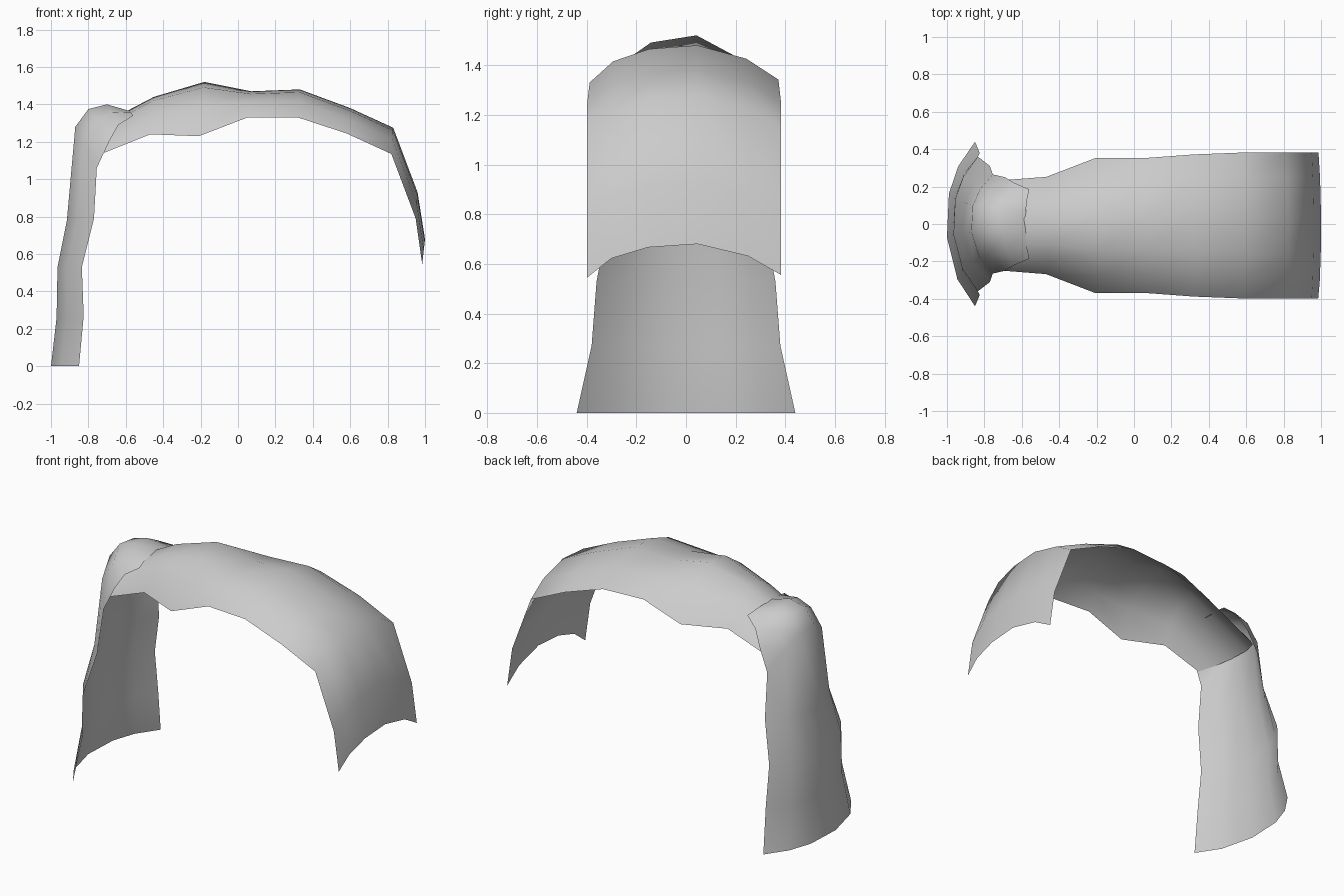
import bpy

cube = bpy.data.objects.get("Cube")
if cube:
    bpy.data.objects.remove(cube, do_unlink=True)

grey = bpy.data.materials.new("plain_grey")
grey.use_nodes = True
colour = (0.6, 0.6, 0.6, 1)
grey.diffuse_color = colour
grey.node_tree.nodes["Principled BSDF"].inputs["Base Color"].default_value = colour


def curved_strip(name, stations, section, y_shift=0):
    """Loft an open strip; a station is ridge x, z, edge x, z and half width.
    The section gives sideways position and drop from ridge to edge."""
    verts = []
    for rx, rz, ex, ez, half in stations:
        for side, drop in section:
            verts.append((rx + (ex - rx) * drop,
                          side * half + y_shift,
                          rz + (ez - rz) * drop))
    n = len(section)
    faces = []
    for i in range(len(stations) - 1):
        for j in range(n - 1):
            a = i * n + j
            faces.append((a, a + n, a + n + 1, a + 1))
    mesh = bpy.data.meshes.new(name)
    mesh.from_pydata(verts, [], faces)
    mesh.materials.append(grey)
    mesh.shade_smooth()
    obj = bpy.data.objects.new(name, mesh)
    bpy.context.collection.objects.link(obj)
    return obj


# Upright strip, bending over at the top
curved_strip("upright_strip", [
    (-1.0, 0, -0.85, 0, 0.44),
    (-0.97, 0.26, -0.825, 0.27, 0.38),
    (-0.965, 0.53, -0.835, 0.53, 0.36),
    (-0.915, 0.78, -0.77, 0.79, 0.31),
    (-0.87, 1.28, -0.755, 1.06, 0.265),
    (-0.8, 1.375, -0.69, 1.2, 0.25),
    (-0.7, 1.4, -0.64, 1.29, 0.22),
    (-0.58, 1.365, -0.56, 1.34, 0.185),
], [(-1, 1), (-0.67, 0.37), (-0.16, 0), (0.37, 0.07), (0.7, 0.4), (1, 1)])

# Long arching strip, tucked into the bend and hanging down on the left
curved_strip("arching_strip", [
    (-0.87, 1.22, -0.72, 1.14, 0.24),
    (-0.45, 1.44, -0.47, 1.24, 0.26),
    (-0.18, 1.52, -0.21, 1.23, 0.36),
    (0.07, 1.47, 0.05, 1.33, 0.36),
    (0.33, 1.48, 0.32, 1.33, 0.38),
    (0.6, 1.38, 0.58, 1.245, 0.39),
    (0.83, 1.275, 0.82, 1.135, 0.39),
    (0.96, 0.93, 0.95, 0.79, 0.39),
    (1.0, 0.68, 0.985, 0.545, 0.39),
], [(-1, 1), (-0.75, 0.43), (-0.37, 0.1), (0.14, 0), (0.66, 0.36), (1, 0.92)], -0.008)
